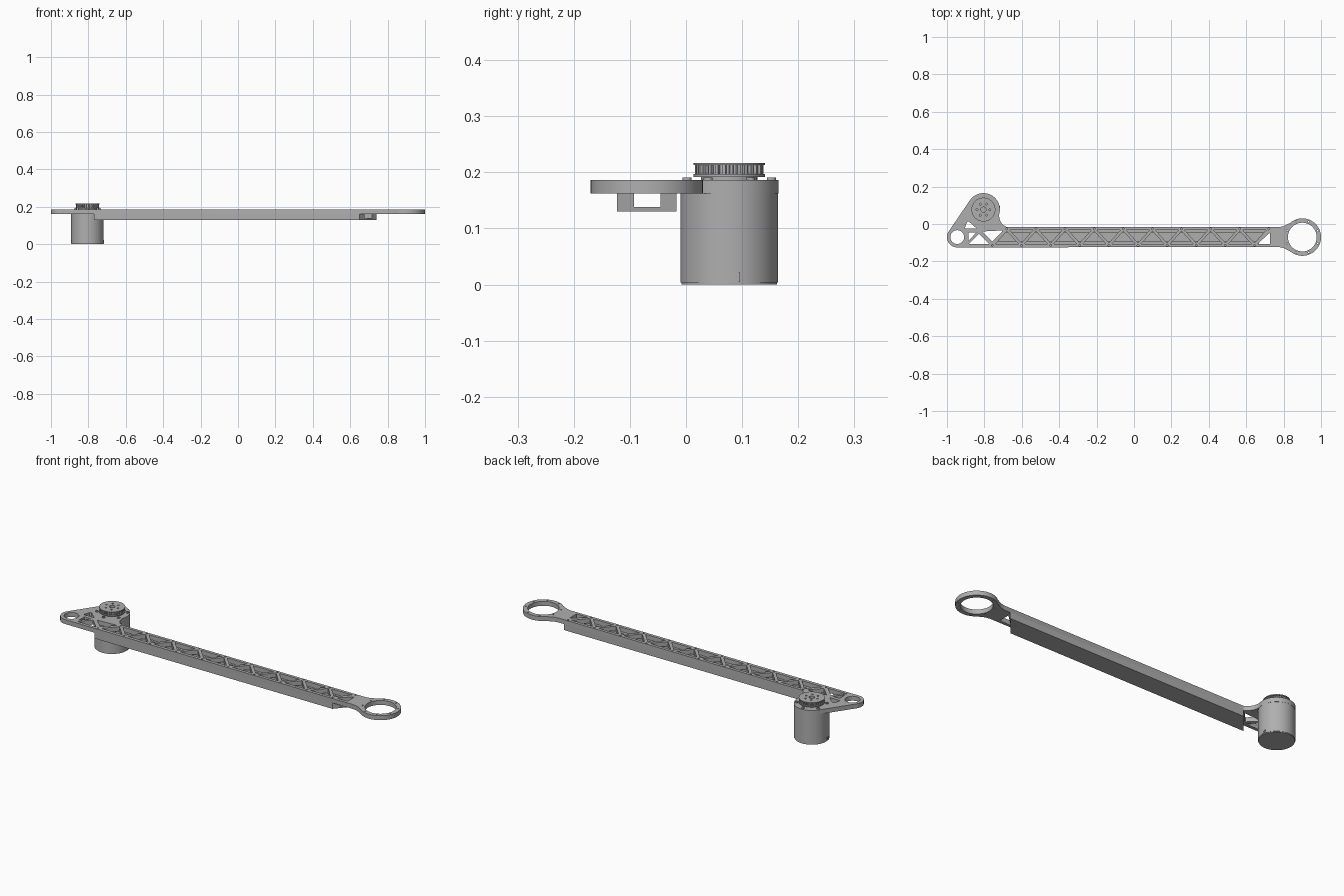
import bpy, math
from math import cos, sin, radians, tau

if "Cube" in bpy.data.objects:
    bpy.data.objects.remove(bpy.data.objects["Cube"])

grey = bpy.data.materials.new("machined grey")
grey.use_nodes = True
grey.diffuse_color = (0.43, 0.43, 0.43, 1)
grey.node_tree.nodes["Principled BSDF"].inputs["Base Color"].default_value = (0.43, 0.43, 0.43, 1)

PIVOT, MOTOR, RING = (-0.945, -0.07), (-0.805, 0.077), (0.9, -0.07)
FRONT, BACK = -0.123, -0.017


def arc(c, r, a0, a1, n):
    """Points on an arc, angles in degrees."""
    return [(c[0] + r * cos(radians(a0 + (a1 - a0) * i / n)),
             c[1] + r * sin(radians(a0 + (a1 - a0) * i / n))) for i in range(n + 1)]


def circle(c, r, n=32):
    return arc(c, r, 0, 360, n)[:-1]


def around(c, r, n, start=0):
    return [(c[0] + r * cos(tau * i / n + start), c[1] + r * sin(tau * i / n + start))
            for i in range(n)]


def slab(name, z0, z1, outline, holes=()):
    """Extrude a flat outline with holes between two heights."""
    cu = bpy.data.curves.new(name, 'CURVE')
    cu.dimensions, cu.fill_mode = '2D', 'BOTH'
    cu.extrude = (z1 - z0) / 2
    for pts in [outline, *holes]:
        s = cu.splines.new('POLY')
        s.points.add(len(pts) - 1)
        for p, (x, y) in zip(s.points, pts):
            p.co = (x, y, 0, 1)
        s.use_cyclic_u = True
    ob = bpy.data.objects.new(name, cu)
    bpy.context.collection.objects.link(ob)
    ob.location.z = (z0 + z1) / 2
    bpy.ops.object.select_all(action='DESELECT')
    bpy.context.view_layer.objects.active = ob
    ob.select_set(True)
    bpy.ops.object.convert(target='MESH')
    ob = bpy.context.object
    ob.name = name
    ob.data.materials.clear()
    ob.data.materials.append(grey)
    bpy.ops.object.shade_smooth_by_angle(angle=radians(30))
    return ob


# Arm plate outline: pivot eye, motor mount, straight beam, end ring
outline = arc(PIVOT, 0.055, 270, 146, 20)
outline += arc(MOTOR, 0.088, 146, -20, 36)
outline += [(-0.717, 0.02), (-0.703, -0.003), (-0.68, BACK)]
outline += [(0.775, BACK), (0.80, -0.012), (0.818, -0.003)]
outline += arc(RING, 0.1, 130, -130, 56)
outline += [(0.818, -0.137), (0.80, -0.128), (0.775, FRONT)]

# Truss windows and screw holes along the beam
STEP = 0.1557
low = [-0.757 + STEP * i for i in range(10)]
high = [-0.68 + STEP * i for i in range(10)]
holes = []
for i in range(9):
    holes.append([(low[i] + 0.016, -0.107), (low[i + 1] - 0.016, -0.107), (high[i], -0.039)])
    holes.append([(high[i] + 0.016, -0.033), (high[i + 1] - 0.016, -0.033), (low[i + 1], -0.101)])
holes.append([(low[9] + 0.016, -0.107), (0.728, -0.107), (0.728, -0.045)])
for x in low:
    holes.append(circle((x, -0.114), 0.005, 10))
for x in high:
    holes.append(circle((x, -0.026), 0.005, 10))

# Windows between the pivot eye and the motor mount
holes.append([(-0.885, -0.108), (-0.772, -0.108), (-0.828, -0.052)])
holes.append([(-0.886, -0.045), (-0.842, -0.045), (-0.886, -0.09)])
holes.append([(-0.812, -0.04), (-0.7, -0.034), (-0.757, -0.094)])
holes.append([(-0.905, -0.025), (-0.84, -0.025), (-0.885, 0.015), (-0.893, 0.01)])

# Large bores and their bolt circles
holes += [circle(PIVOT, 0.037), circle(RING, 0.077, 56), circle(MOTOR, 0.045)]
holes += [circle(p, 0.004, 10) for p in around(RING, 0.0885, 8, tau / 16)]
slab("arm_plate", 0.162, 0.186, outline, holes)


# Channel under the beam, ends cut on the truss diagonal
def strip(y0, y1):
    def skew(y):
        return 0.09 * (y - FRONT) / (BACK - FRONT)
    return [(-0.77 + skew(y0), y0), (0.65 + skew(y0), y0),
            (0.65 + skew(y1), y1), (-0.77 + skew(y1), y1)]


slab("channel_floor", 0.13, 0.138, strip(FRONT, BACK))
slab("channel_front_wall", 0.138, 0.162, strip(FRONT, -0.093))
slab("channel_back_wall", 0.138, 0.162, strip(-0.045, BACK))

# Motor body with a thin lip at its foot
slab("motor_foot", 0.0, 0.004, circle(MOTOR, 0.085, 64))
slab("motor_body", 0.004, 0.162, circle(MOTOR, 0.087, 64))
for side, name in ((1, "left_socket"), (-1, "right_socket")):
    cx, cy = MOTOR[0] + side * 0.084, MOTOR[1] + 0.008 * side
    rim = [(cx - 0.004, cy - 0.011), (cx + 0.004, cy - 0.011),
           (cx + 0.004, cy + 0.011), (cx - 0.004, cy + 0.011)]
    slab(name + "_base", 0.005, 0.009, rim)
    slab(name + "_top", 0.018, 0.022, rim)
    for k in (-1, 0, 1):
        y = cy + k * 0.009
        slab(name + "_rib", 0.009, 0.018, [(cx - 0.004, y - 0.002), (cx + 0.004, y - 0.002),
                                           (cx + 0.004, y + 0.002), (cx - 0.004, y + 0.002)])

# Mounting bolts around the motor
for p in around(MOTOR, 0.075, 6, tau / 12):
    slab("motor_bolt", 0.186, 0.191, circle(p, 0.008, 16), [circle(p, 0.004, 6)])

# Toothed pulley: hub, flanges and teeth
bolts = [circle(p, 0.005, 12) for p in around(MOTOR, 0.034, 6)]
bore = circle(MOTOR, 0.014, 24)
slab("pulley_hub", 0.162, 0.192, circle(MOTOR, 0.05, 48))
slab("pulley_lower_flange", 0.192, 0.197, circle(MOTOR, 0.064, 48))
TEETH = 28
teeth = []
for i in range(TEETH):
    for r, t in ((0.054, 0.0), (0.061, 0.1), (0.061, 0.5), (0.054, 0.6)):
        a = tau * (i + t) / TEETH
        teeth.append((MOTOR[0] + r * cos(a), MOTOR[1] + r * sin(a)))
slab("pulley_teeth", 0.197, 0.213, teeth, [bore] + bolts)
slab("pulley_upper_flange", 0.213, 0.217, circle(MOTOR, 0.064, 48), [bore] + bolts)
